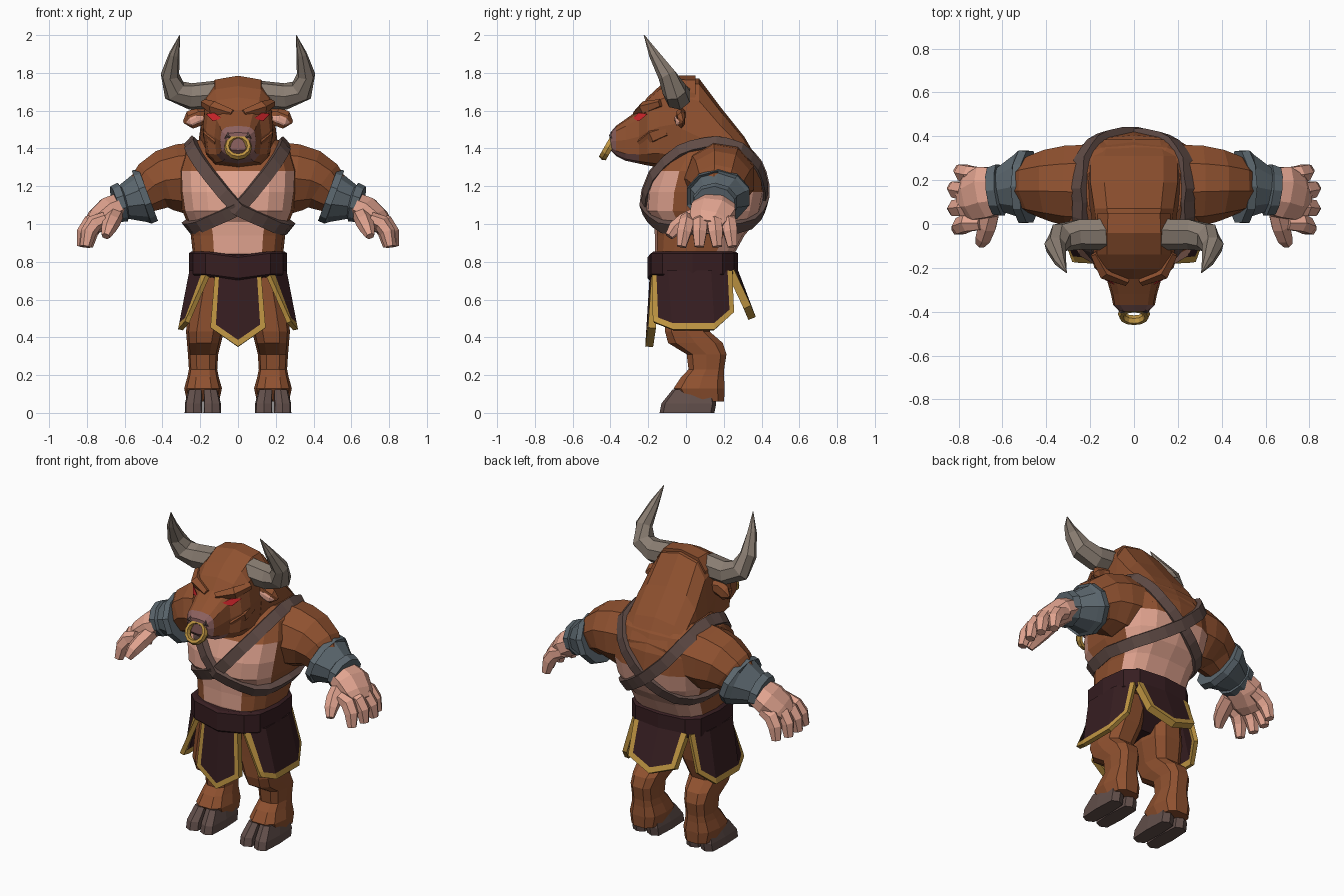
import bpy, bmesh, math
from mathutils import Vector as V
from mathutils.bvhtree import BVHTree

if "Cube" in bpy.data.objects:
    bpy.data.objects.remove(bpy.data.objects["Cube"])


def material(name, srgb):
    m = bpy.data.materials.new(name)
    m.diffuse_color = [(c / 255) ** 2.2 for c in srgb] + [1]
    m.use_nodes = True
    m.node_tree.nodes["Principled BSDF"].inputs["Base Color"].default_value = m.diffuse_color
    return m


FUR = material("brown fur", (142, 82, 51))
SKIN = material("pink skin", (224, 162, 142))
HORN = material("horn grey", (136, 124, 113))
GOLD = material("gold", (190, 148, 68))
CLOTH = material("dark cloth", (57, 35, 38))
STRAP = material("strap leather", (98, 78, 73))
STEEL = material("steel", (92, 103, 110))
HOOF = material("hoof", (98, 80, 76))
NOSE = material("muzzle mauve", (140, 98, 96))
RED = material("red eye", (220, 45, 50))


def build(name, verts, faces, mats, rule=None, mirror=False):
    me = bpy.data.meshes.new(name)
    me.from_pydata([tuple(v) for v in verts], [], faces)
    bm = bmesh.new()
    bm.from_mesh(me)
    bmesh.ops.recalc_face_normals(bm, faces=bm.faces)
    bm.to_mesh(me)
    bm.free()
    for m in mats:
        me.materials.append(m)
    if rule:
        for p in me.polygons:
            p.material_index = int(rule(p.center, p.normal))
    ob = bpy.data.objects.new(name, me)
    bpy.context.collection.objects.link(ob)
    if mirror:
        ob.modifiers.new("mirror", 'MIRROR').use_mirror_merge = False
    return ob


def loft(name, rings, mats, rule=None, mirror=False, closed=False):
    n, k = len(rings[0]), len(rings)
    faces = [(i * n + j, i * n + (j + 1) % n, (i + 1) % k * n + (j + 1) % n, (i + 1) % k * n + j)
             for i in range(k if closed else k - 1) for j in range(n)]
    if not closed:
        faces += [tuple(range(n)), tuple(range((k - 1) * n, k * n))]
    return build(name, [v for r in rings for v in r], faces, mats, rule, mirror)


def oval(n, e):
    out = []
    for i in range(n):
        a = 2 * math.pi * i / n
        c, s = round(math.cos(a), 6), round(math.sin(a), 6)
        out.append((math.copysign(abs(c) ** e, c), math.copysign(abs(s) ** e, s)))
    return out


def stack(rows, n=12, e=0.7):
    """Horizontal rings from (z, x centre, half width, front y, back y)."""
    return [[V((x + w * c, (f + b) / 2 + (b - f) / 2 * s, z)) for c, s in oval(n, e)]
            for z, x, w, f, b in rows]


def slices(rows, n=12, e=0.7):
    """Upright rings from (y, half width, low z, high z)."""
    return [[V((w * c, y, (lo + hi) / 2 + (hi - lo) / 2 * s)) for c, s in oval(n, e)]
            for y, w, lo, hi in rows]


def tube(name, pts, radii, mats, n=6, squash=1, rule=None, mirror=True):
    pts, rings = [V(p) for p in pts], []
    for i, p in enumerate(pts):
        t = (pts[min(i + 1, len(pts) - 1)] - pts[max(i - 1, 0)]).normalized()
        a = (V((0, 1, 0)) - t * t.y).normalized()
        b = t.cross(a)
        ang = [2 * math.pi * (j + .5) / n for j in range(n)]
        rings.append([p + radii[i] * (a * math.cos(q) * squash + b * math.sin(q)) for q in ang])
    return loft(name, rings, mats, rule, mirror)


# Torso with bare chest and bare lower back
def bare(c, n):
    front = n.y < -.25 and abs(c.x) < (.29 if c.z > 1.0 else .16) and c.z < 1.3
    back = c.y > .2 and abs(c.x) < .27 and .86 < c.z < 1.2
    return front or back


torso = loft("torso", stack([
    (.72, 0, .22, -.15, .24), (.85, 0, .24, -.165, .26), (.94, 0, .25, -.165, .31),
    (1.01, 0, .27, -.17, .37), (1.07, 0, .295, -.215, .40), (1.17, 0, .31, -.21, .42),
    (1.28, 0, .315, -.17, .405), (1.38, 0, .285, -.09, .36), (1.445, 0, .22, .0, .30)], 16, .66),
    [FUR, SKIN], bare)
hump = loft("neck_hump", slices([(.385, .19, 1.1, 1.33), (.31, .22, 1.1, 1.46), (.19, .22, 1.1, 1.61),
                                 (.07, .2, 1.15, 1.77), (-.03, .185, 1.24, 1.775)]), [FUR])

# Head and muzzle
loft("head", slices([
    (.05, .18, 1.25, 1.785), (-.04, .185, 1.28, 1.785), (-.14, .185, 1.30, 1.73),
    (-.205, .17, 1.31, 1.67), (-.25, .125, 1.32, 1.605), (-.32, .105, 1.335, 1.555),
    (-.37, .095, 1.36, 1.52), (-.40, .065, 1.39, 1.485)], 12, .6), [FUR, NOSE],
    lambda c, n: c.y < -.38 or (c.y < -.26 and c.z < 1.41))
tube("brow", [(.18, -.135, 1.64), (.13, -.22, 1.615), (.03, -.262, 1.585)], [.022, .036, .022], [FUR], 5)
tube("cheek", [(.15, -.1, 1.49), (.14, -.175, 1.47), (.1, -.24, 1.43)], [.04, .05, .03], [FUR], 6)
tube("nostril", [(.035, -.388, 1.455), (.062, -.388, 1.47)], [.014, .02], [HOOF], 5)
eye = [V((.165, -.21, 1.583)), V((.125, -.254, 1.588)), V((.085, -.28, 1.56)), V((.13, -.256, 1.545))]
build("eye", eye + [p + V((.005, .008, 0)) for p in eye],
      [(0, 1, 2, 3), (4, 5, 6, 7)] + [(i, (i + 1) % 4, (i + 1) % 4 + 4, i + 4) for i in range(4)],
      [RED], mirror=True)
tube("ear", [(.15, -.01, 1.58), (.205, -.03, 1.57), (.255, -.025, 1.55), (.288, -.015, 1.54)],
     [.03, .05, .048, .008], [FUR], 6, .5)
tube("inner_ear", [(.175, -.045, 1.562), (.215, -.054, 1.555), (.25, -.049, 1.54), (.272, -.035, 1.537)],
     [.008, .022, .022, .004], [SKIN], 6, .3)
tube("horn", [(.12, -.045, 1.685), (.25, -.045, 1.675), (.335, -.06, 1.705), (.36, -.10, 1.79),
              (.337, -.17, 1.90), (.308, -.222, 2.0)], [.075, .072, .067, .05, .028, .002], [HORN], 7)

# Nose ring
ring = []
for i in range(12):
    a = 2 * math.pi * i / 12
    d = V((math.cos(a), .5 * math.sin(a), .87 * math.sin(a)))
    nrm = V((0, -.87, .5))
    ring.append([V((0, -.41, 1.405)) + d * (.058 + .016 * math.cos(b)) + nrm * .024 * math.sin(b)
                 for b in [math.pi * k / 3 for k in range(6)]])
loft("nose_ring", ring, [GOLD], closed=True)

# Arms, bracers and hands
arm = tube("upper_arm", [(.18, .18, 1.25), (.31, .18, 1.24), (.39, .18, 1.23), (.45, .175, 1.2), (.52, .165, 1.14)],
           [.19, .185, .165, .14, .1], [FUR], 9, 1.02)
tube("bracer", [(.475, .17, 1.155), (.51, .17, 1.142), (.515, .17, 1.14), (.605, .155, 1.117),
                (.61, .155, 1.116), (.65, .15, 1.105)],
     [.147, .15, .134, .092, .106, .098], [STEEL], 10, 1.16)
tube("palm", [(.62, .15, 1.10), (.68, .145, 1.07), (.74, .12, 1.02), (.78, .11, .985)],
     [.072, .08, .07, .05], [SKIN], 8, 1.6)
for i, (y0, y1, s) in enumerate([(.225, .245, -.04), (.15, .165, -.01), (.075, .07, -.01), (.005, -.025, -.03)]):
    tube("finger_%d" % (i + 1), [(.73 + s, y0, 1.03), (.79 + s, y0, 1.005), (.822 + s, (y0 + y1) / 2, .955),
                                 (.836 + s, y1, .88)], [.036, .045, .042, .028], [SKIN], 6)
tube("thumb", [(.65, .07, 1.05), (.67, -.01, 1.01), (.685, -.06, .975), (.70, -.09, .935)],
     [.045, .047, .04, .024], [SKIN], 6)

# Crossed straps laid over the body surface
trees = []
for ob in (torso, hump, arm):
    bm = bmesh.new()
    bm.from_mesh(ob.data)
    trees.append(BVHTree.FromBMesh(bm))
    bm.free()
key = [V(p) for p in [(.25, .1, 1.43), (.23, -.03, 1.38), (.14, -.16, 1.25), (0, -.22, 1.08),
                      (-.15, -.2, 1.0), (-.265, -.08, .96), (-.29, .1, .97), (-.24, .28, .98),
                      (-.1, .40, 1.05), (0, .42, 1.12), (.14, .41, 1.25), (.22, .355, 1.36), (.25, .22, 1.43)]]
core, path, outs = V((0, .12, 1.2)), [], []
for i, p in enumerate(key):
    for f in (0, .5):
        q = p.lerp(key[(i + 1) % len(key)], f)
        d = (q - core).normalized()
        hits = [t.ray_cast(q + d * .25, -d)[0] for t in trees]
        dist = [(h - core).length for h in hits if h]
        reach = max(dist) if dist else (q - core).length
        path.append(core + d * min(reach, (q - core).length + .03))
        outs.append(d)
for name, lift, flip in (("strap_left", .018, 1), ("strap_right", .025, -1)):
    rings = []
    for i, (p, d) in enumerate(zip(path, outs)):
        t = path[(i + 1) % len(path)] - path[i - 1]
        s = t.cross(d).normalized() * .034
        quad = [p - s - d * .02, p + s - d * .02, p + s + d * lift, p - s + d * lift]
        rings.append([V((v.x * flip, v.y, v.z)) for v in quad])
    loft(name, rings, [STRAP], closed=True)

# Belt with a slight dip at the front
belt = loft("belt", stack([(.725, 0, .25, -.195, .265), (.735, 0, .26, -.205, .275),
                           (.845, 0, .26, -.205, .275), (.855, 0, .245, -.19, .26)], 12, .6), [CLOTH])
for v in belt.data.vertices:
    if v.co.y < -.15 and abs(v.co.x) < .05:
        v.co.z -= .022
loft("loincloth", stack([(.57, 0, .08, -.06, .1), (.66, 0, .2, -.12, .19), (.75, 0, .22, -.15, .23)], 10), [CLOTH])


# Skirt panels with gold borders
def panel(name, cols, thick, mirror=False):
    cols = [(V(a), V(b)) for a, b in cols]

    def inset(c, d):
        f = .033 / (c[1] - d[1]).length
        return c[0].lerp(d[0], f), c[1].lerp(d[1], f)

    cols = [cols[0], inset(cols[0], cols[1])] + cols[1:-1] + [inset(cols[-1], cols[-2]), cols[-1]]
    verts = [v for a, b in cols for v in (a, b + (a - b).normalized() * .035, b)]
    faces, gold = [], []
    for i in range(len(cols) - 1):
        for r in (0, 1):
            k = i * 3 + r
            faces.append((k, k + 1, k + 4, k + 3))
            gold.append(r == 1 or i in (0, len(cols) - 2))
    ob = build(name, verts, faces, [CLOTH, GOLD], mirror=mirror)
    for p, g in zip(ob.data.polygons, gold):
        p.material_index = int(g)
    mod = ob.modifiers.new("thickness", 'SOLIDIFY')
    mod.thickness, mod.offset = thick, 0


panel("front_panel", [((-.12, -.16, .75), (-.145, -.18, .45)), ((0, -.17, .75), (0, -.195, .35)),
                      ((.12, -.16, .75), (.145, -.18, .45))], .042)
panel("back_panel", [((-.18, .235, .75), (-.16, .325, .56)), ((0, .255, .75), (0, .35, .5)),
                     ((.18, .235, .75), (.16, .325, .56))], .042)
panel("side_panel", [((.15, -.175, .75), (.27, -.17, .48)), ((.245, -.09, .75), (.305, -.07, .44)),
                     ((.245, .13, .75), (.305, .15, .44)), ((.19, .24, .75), (.25, .25, .53))], .026, True)

# Legs and cloven hooves
loft("leg", stack([
    (.74, .12, .11, -.13, .2), (.55, .15, .115, -.12, .17), (.43, .175, .1, -.115, .13),
    (.37, .18, .09, -.1, .2), (.31, .185, .08, .0, .218), (.23, .185, .075, .01, .205),
    (.19, .185, .083, -.03, .205), (.13, .185, .1, -.07, .21), (.06, .185, .085, -.02, .205)], 10),
    [FUR], mirror=True)
for name, x in (("inner_toe", .137), ("outer_toe", .235)):
    loft(name, stack([(0, x, .047, -.14, .15), (.05, x, .046, -.13, .16),
                      (.125, .186 + (x - .186) * .8, .038, -.07, .14)], 8, .42), [HOOF], mirror=True)
